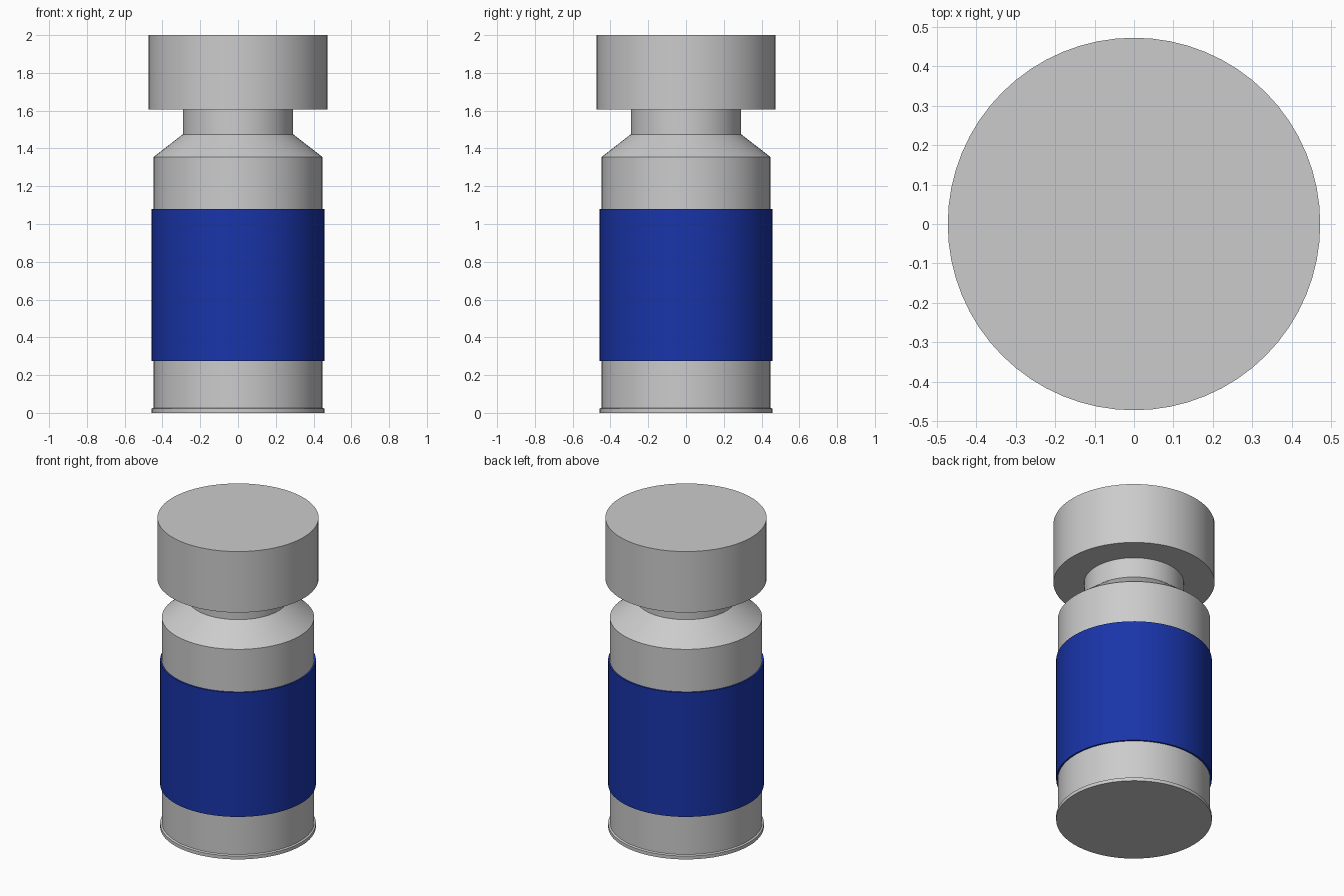
import bpy, bmesh, math

if "Cube" in bpy.data.objects:
    bpy.data.objects.remove(bpy.data.objects["Cube"])

SIDES = 64


def lathe(name, profile, closed=False, color=None):
    """Spin a (radius, z) profile around the z axis."""
    bm = bmesh.new()
    rings = []
    for r, z in profile:
        rings.append([bm.verts.new((r * math.cos(2 * math.pi * i / SIDES),
                                    r * math.sin(2 * math.pi * i / SIDES), z))
                      for i in range(SIDES)])
    pairs = list(zip(rings, rings[1:]))
    if closed:
        pairs.append((rings[-1], rings[0]))
    else:
        bm.faces.new(rings[0])
        bm.faces.new(rings[-1])
    for a, b in pairs:
        for i in range(SIDES):
            j = (i + 1) % SIDES
            bm.faces.new((a[i], a[j], b[j], b[i]))
    bmesh.ops.recalc_face_normals(bm, faces=bm.faces[:])
    mesh = bpy.data.meshes.new(name)
    bm.to_mesh(mesh)
    bm.free()
    obj = bpy.data.objects.new(name, mesh)
    bpy.context.collection.objects.link(obj)
    if color:
        mat = bpy.data.materials.new(name + "_color")
        mat.diffuse_color = color
        mat.use_nodes = True
        mat.node_tree.nodes["Principled BSDF"].inputs["Base Color"].default_value = mat.diffuse_color
        mesh.materials.append(mat)
    bpy.ops.object.select_all(action='DESELECT')
    obj.select_set(True)
    bpy.context.view_layer.objects.active = obj
    bpy.ops.object.shade_smooth_by_angle(angle=math.radians(30))
    return obj


# Bottle: base rim, straight body, sloped shoulder and neck
lathe("bottle", [(0.457, 0), (0.457, 0.022), (0.447, 0.027), (0.447, 1.355),
                 (0.292, 1.475), (0.292, 1.605)])

# Wide cap on the neck
lathe("cap", [(0.473, 1.605), (0.473, 2.0)])

# Blue label sleeve wrapped around the body
lathe("label", [(0.445, 0.275), (0.457, 0.275), (0.457, 1.08), (0.445, 1.08)],
      closed=True, color=(0.01, 0.035, 0.4, 1))
